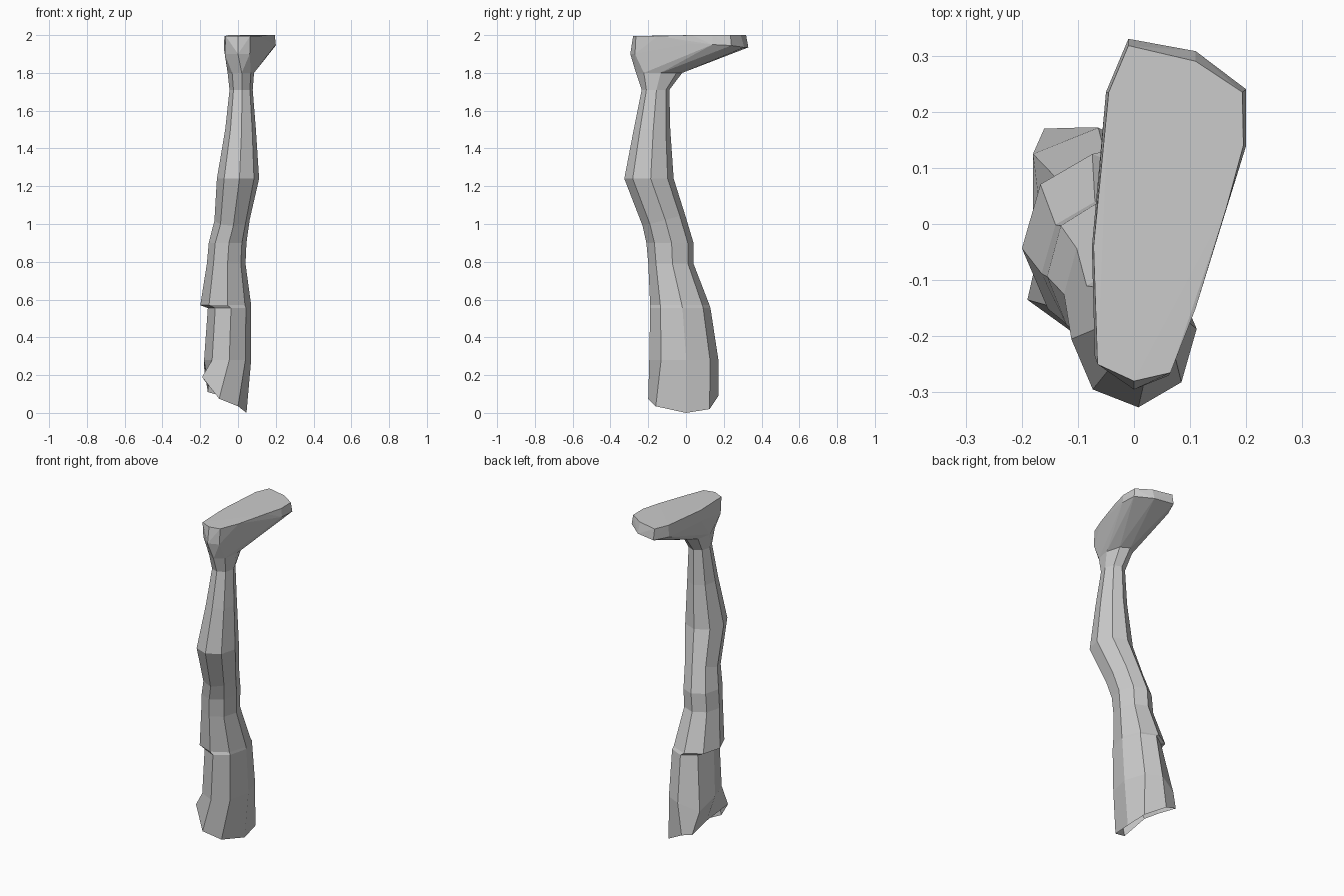
import bpy, bmesh
from math import sin, cos, pi, radians

SIDES = 8


def ring(z, x0, x1, y0, y1, tilt=0.0):
    """Octagon filling the given x and y range; tilt lifts its +y side."""
    cx, cy, rx, ry = (x0 + x1) / 2, (y0 + y1) / 2, (x1 - x0) / 2, (y1 - y0) / 2
    pts = []
    for i in range(SIDES):
        a = 2 * pi * i / SIDES + radians(4)
        pts.append((cx + rx * cos(a), cy + ry * sin(a), z + tilt * sin(a)))
    return pts


def finish(name, bm):
    bmesh.ops.recalc_face_normals(bm, faces=bm.faces)
    mesh = bpy.data.meshes.new(name)
    bm.to_mesh(mesh)
    bm.free()
    obj = bpy.data.objects.new(name, mesh)
    bpy.context.collection.objects.link(obj)
    return obj


# Ragged open end of the thigh, counter-clockwise from the +x side
hem = [(0.045, 0.0, 0.0), (0.03, 0.125, 0.02), (-0.09, 0.172, 0.09), (-0.16, 0.17, 0.11),
       (-0.155, 0.02, 0.14), (-0.19, -0.135, 0.19), (-0.10, -0.20, 0.075), (0.0, -0.16, 0.035)]

# Thigh, knee, calf and ankle sections from the hem upward
ankle_top = ring(1.80, -0.055, 0.085, -0.265, -0.02)
rings = [
    hem,
    ring(0.28, -0.18, 0.07, -0.195, 0.172),
    ring(0.555, -0.16, 0.07, -0.19, 0.13),
    ring(0.57, -0.20, 0.07, -0.19, 0.125),
    ring(0.79, -0.165, 0.04, -0.20, 0.04),
    ring(0.90, -0.155, 0.045, -0.21, 0.04),
    ring(1.02, -0.125, 0.062, -0.23, -0.005, 0.03),
    ring(1.24, -0.112, 0.112, -0.327, -0.065),
    ring(1.50, -0.068, 0.095, -0.277, -0.083),
    ring(1.71, -0.045, 0.078, -0.235, -0.088),
    ankle_top,
]
# Lower thigh panel bulges at the inner front corner
rings[1][3] = (-0.18, 0.125, 0.24)

bm = bmesh.new()
loops = [[bm.verts.new(p) for p in r] for r in rings]
for lo, hi in zip(loops, loops[1:]):
    for i in range(SIDES):
        j = (i + 1) % SIDES
        bm.faces.new((lo[i], lo[j], hi[j], hi[i]))
finish("leg", bm)

# Foot: hull over sole outline, toe rim, heel bulge and ankle
sole = [(-0.065, -0.25), (0.0, -0.28), (0.065, -0.265), (0.11, -0.15), (0.165, 0.03),
        (0.195, 0.14), (0.193, 0.235), (0.11, 0.29), (-0.01, 0.318), (-0.045, 0.235), (-0.072, -0.04)]
toe_rim = [(0.165, 0.03, 1.955), (0.2, 0.14, 1.95), (0.2, 0.24, 1.945), (0.11, 0.308, 1.935),
           (-0.01, 0.33, 1.935), (-0.05, 0.235, 1.93), (-0.075, -0.04, 1.93)]
heel = [(-0.07, -0.235, 1.90), (0.0, -0.295, 1.90), (0.062, -0.27, 1.90)]
instep = [(0.0, 0.07, 1.84), (0.06, 0.05, 1.84)]

bm = bmesh.new()
for p in [(x, y, 1.995 + 0.005 * (y > 0)) for x, y in sole] + toe_rim + heel + instep + ankle_top:
    bm.verts.new(p)
bmesh.ops.convex_hull(bm, input=bm.verts)
bmesh.ops.delete(bm, geom=[v for v in bm.verts if not v.link_faces], context='VERTS')
bm.normal_update()
# Open the foot where it meets the ankle
inner = [f for f in bm.faces if all(abs(v.co.z - 1.80) < 0.002 for v in f.verts)]
bmesh.ops.delete(bm, geom=inner, context='FACES')
finish("foot", bm)
